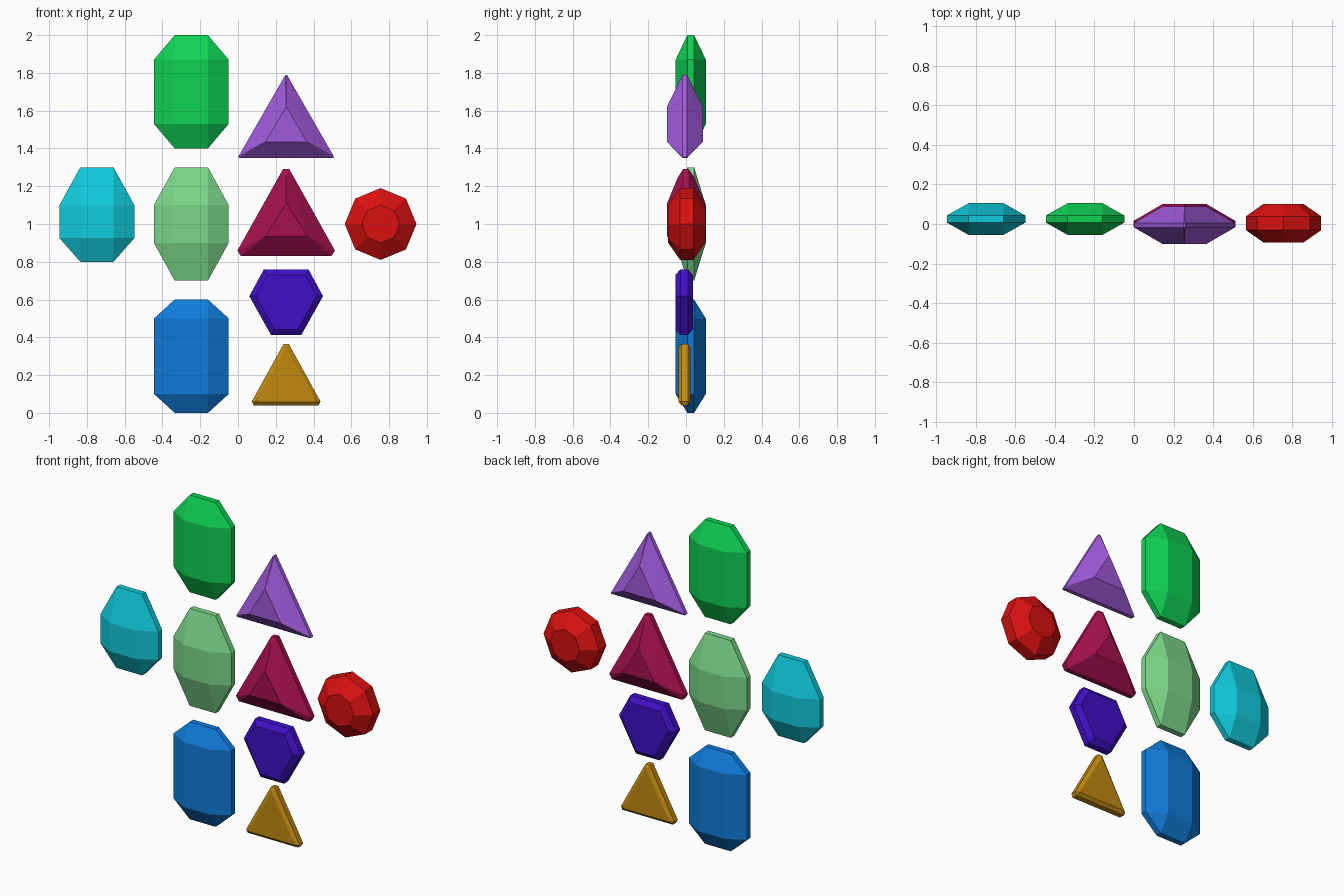
import bpy, bmesh, math

if "Cube" in bpy.data.objects:
    bpy.data.objects.remove(bpy.data.objects["Cube"])


def material(name, rgb):
    m = bpy.data.materials.new(name)
    m.diffuse_color = [((c / 255 + 0.055) / 1.055) ** 2.4 for c in rgb] + [1]
    m.use_nodes = True
    m.node_tree.nodes["Principled BSDF"].inputs["Base Color"].default_value = m.diffuse_color
    return m


def gem(name, colour, y, rings):
    """Convex cut stone; rings = (half depth, [(x, z)...]), mirrored front to back."""
    bm = bmesh.new()
    for depth, outline in rings:
        for x, z in outline:
            for s in (-1, 1):
                bm.verts.new((x, y + s * depth, z))
    bmesh.ops.convex_hull(bm, input=bm.verts[:])
    loose = [v for v in bm.verts if not v.link_faces]
    bmesh.ops.delete(bm, geom=loose, context='VERTS')
    bmesh.ops.dissolve_limit(bm, angle_limit=math.radians(1),
                             verts=bm.verts[:], edges=bm.edges[:])
    bmesh.ops.recalc_face_normals(bm, faces=bm.faces[:])
    me = bpy.data.meshes.new(name)
    bm.to_mesh(me)
    bm.free()
    me.materials.append(material(name + "_colour", colour))
    ob = bpy.data.objects.new(name, me)
    bpy.context.collection.objects.link(ob)


def mirror(cx, pts):
    return [(cx + s * x, z) for x, z in pts for s in (-1, 1)]


# Emerald-cut stones: octagonal girdle with a rectangular table
def box_gem(name, colour, cx, bottom, low, high, top):
    girdle = mirror(cx, [(0.088, top), (0.198, high), (0.198, low), (0.088, bottom)])
    table = mirror(cx, [(0.088, high), (0.088, low)])
    gem(name, colour, 0.025, [(0.018, girdle), (0.08, table)])


box_gem("green_gem", (15, 210, 84), -0.247, 1.4, 1.53, 1.87, 2.0)
box_gem("pale_green_gem", (124, 216, 138), -0.247, 0.7, 0.9, 1.1, 1.3)
box_gem("blue_gem", (15, 124, 218), -0.247, 0.0, 0.1, 0.5, 0.6)
box_gem("cyan_gem", (16, 204, 222), -0.747, 0.8, 0.925, 1.1, 1.3)


# Round stone: octagonal girdle and table
def octagon(cx, cz, r):
    return [(cx + r * math.cos(i * math.pi / 4), cz + r * math.sin(i * math.pi / 4))
            for i in range(8)]


gem("red_gem", (218, 16, 16), 0.004,
    [(0.035, octagon(0.755, 1.0, 0.19)), (0.098, octagon(0.755, 1.0, 0.1))])

# Triangular stones
CX = 0.255
gem("purple_gem", (160, 90, 218), -0.006,
    [(0.012, mirror(CX, [(0.004, 1.79), (0.254, 1.355), (0.25, 1.35)])),
     (0.095, mirror(CX, [(0, 1.62), (0.11, 1.435)]))])
gem("magenta_gem", (166, 16, 80), 0.0,
    [(0.015, mirror(CX, [(0.017, 1.29), (0.258, 0.86), (0.24, 0.83)])),
     (0.042, mirror(CX, [(0, 1.25), (0.208, 0.875)])),
     (0.1, mirror(CX, [(0, 1.11), (0.112, 0.935)]))])
gem("gold_gem", (194, 138, 16), -0.007,
    [(0.017, mirror(CX, [(0.014, 0.365), (0.182, 0.06), (0.172, 0.04)])),
     (0.032, mirror(CX, [(0, 0.345), (0.162, 0.058)]))])

# Hexagonal stone: truncated triangle with a bevelled edge
gem("indigo_gem", (64, 15, 198), -0.01,
    [(0.02, mirror(CX, [(0.118, 0.76), (0.195, 0.618), (0.08, 0.412)])),
     (0.046, mirror(CX, [(0.1, 0.73), (0.16, 0.62), (0.063, 0.442)]))])
